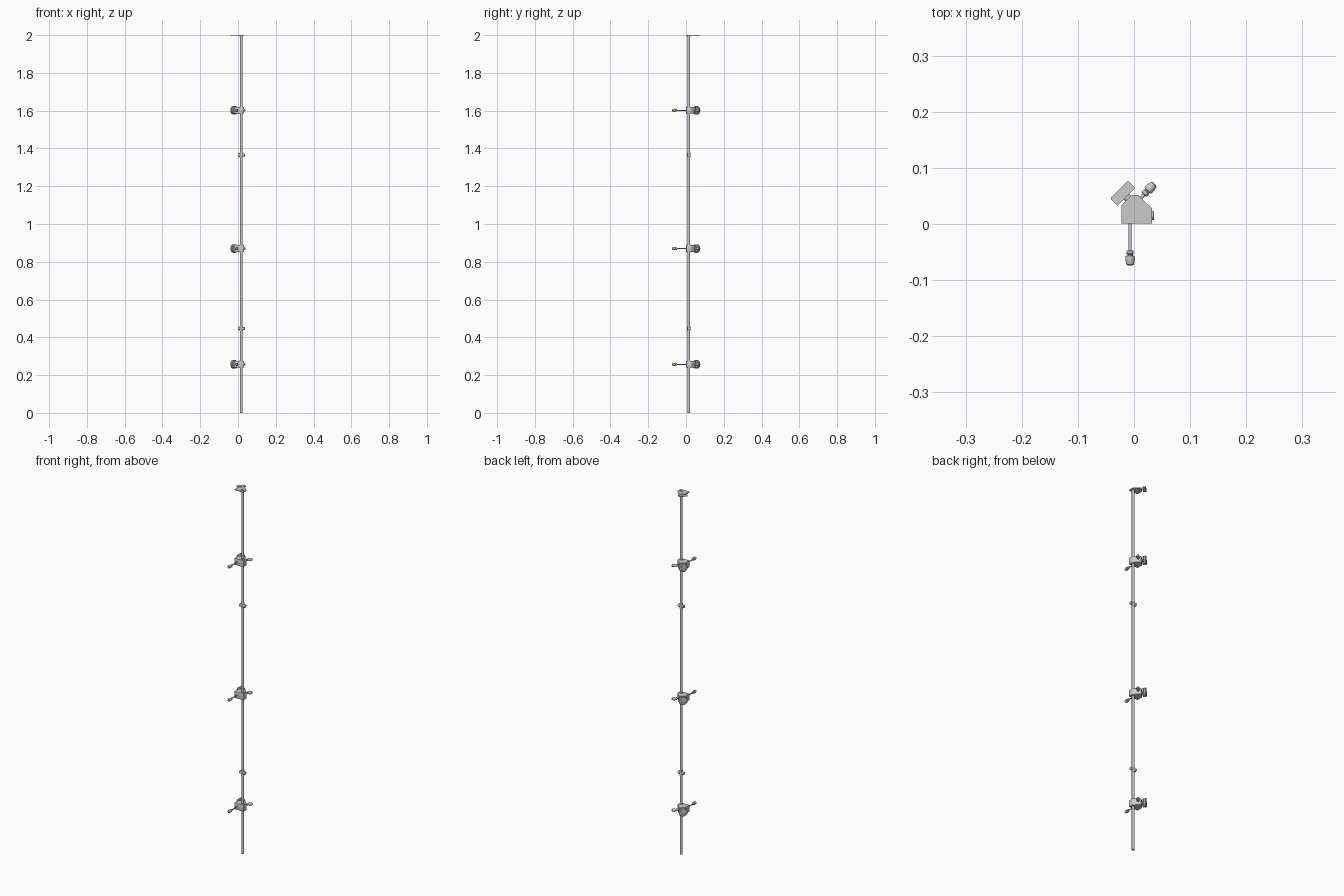
import bpy, bmesh, math
from mathutils import Vector, Matrix

if "Cube" in bpy.data.objects:
    bpy.data.objects.remove(bpy.data.objects["Cube"])

ROD = Vector((0.018, 0.015, 0))


def finish(name, bm, smooth=True):
    bmesh.ops.recalc_face_normals(bm, faces=bm.faces)
    me = bpy.data.meshes.new(name)
    bm.to_mesh(me)
    bm.free()
    ob = bpy.data.objects.new(name, me)
    bpy.context.collection.objects.link(ob)
    if smooth:
        bpy.ops.object.select_all(action='DESELECT')
        ob.select_set(True)
        bpy.context.view_layer.objects.active = ob
        bpy.ops.object.shade_smooth_by_angle(angle=math.radians(35))
    return ob


def lathe(name, profile, origin, axis, segs=24):
    """Revolve (radius, distance) points around an axis from origin."""
    bm = bmesh.new()
    rings = []
    for r, d in profile:
        rings.append([bm.verts.new((r * math.cos(2 * math.pi * i / segs),
                                    r * math.sin(2 * math.pi * i / segs), d)) for i in range(segs)])
    for a, b in zip(rings, rings[1:]):
        for i in range(segs):
            j = (i + 1) % segs
            bm.faces.new((a[i], a[j], b[j], b[i]))
    bm.faces.new(rings[0])
    bm.faces.new(rings[-1])
    rot = Vector((0, 0, 1)).rotation_difference(Vector(axis)).to_matrix().to_4x4()
    bm.transform(Matrix.Translation(Vector(origin)) @ rot)
    return finish(name, bm)


def prism(name, outline, z0, z1, bevel=0.0):
    bm = bmesh.new()
    face = bm.faces.new([bm.verts.new((x, y, z0)) for x, y in outline])
    top = bmesh.ops.extrude_face_region(bm, geom=[face])
    bmesh.ops.translate(bm, vec=(0, 0, z1 - z0),
                        verts=[v for v in top['geom'] if isinstance(v, bmesh.types.BMVert)])
    if bevel:
        bmesh.ops.bevel(bm, geom=bm.edges[:], offset=bevel, segments=2, affect='EDGES', profile=0.5)
    return finish(name, bm)


BODY = [(-0.022, 0.001), (0.032, 0.001), (0.032, 0.028), (0.007, 0.052), (-0.004, 0.052), (-0.022, 0.034)]
KNOB = [(0.007, 0), (0.007, 0.006), (0.020, 0.006), (0.0225, 0.008), (0.0225, 0.012), (0.020, 0.013),
        (0.020, 0.0155), (0.0225, 0.0165), (0.0225, 0.0215), (0.020, 0.024), (0.012, 0.024), (0.011, 0.0225)]
GRIP = [(0.004, 0), (0.0065, 0.001), (0.0065, 0.006), (0.005, 0.007), (0.005, 0.009), (0.008, 0.010),
        (0.0085, 0.014), (0.008, 0.019), (0.0065, 0.025), (0.004, 0.027)]
diag = 1 / math.sqrt(2)

# Long vertical rod and its top ring
lathe("rod", [(0.0068, 0), (0.0068, 1.994)], ROD, (0, 0, 1))
lathe("rod_cap", [(0.009, 1.992), (0.009, 2.0), (0.006, 2.0), (0.006, 1.9985)], ROD, (0, 0, 1))

# Three clamps with a round knob and two levers
for n, z in enumerate((0.257, 0.870, 1.602)):
    tag = f"_{n + 1}"
    prism("clamp_body" + tag, BODY, z - 0.018, z + 0.018, 0.0012)
    lathe("clamp_knob" + tag, KNOB, (-0.0095, 0.0445, z), (-diag, diag, 0), 32)
    lathe("clamp_sleeve" + tag, [(0.009, -0.0205), (0.009, 0.0205)], ROD + Vector((0, 0, z)), (0, 0, 1))
    lathe("front_lever" + tag, [(0.0028, 0), (0.0028, 0.052)], (-0.007, 0.004, z), (0, -1, 0), 12)
    lathe("front_grip" + tag, GRIP, (-0.007, -0.047, z), (0, -1, 0), 16)
    lathe("side_lever" + tag, [(0.0028, 0), (0.0028, 0.022)], (0.010, 0.044, z), (diag, diag, 0), 12)
    lathe("side_grip" + tag, GRIP, (0.0175, 0.0525, z), (diag, diag, 0), 16)

# Small two-eared rod couplings
for n, z in enumerate((0.447, 1.365)):
    tag = f"_{n + 1}"
    c = ROD + Vector((0, 0, z))
    lathe("coupling_sleeve" + tag, [(0.009, -0.014), (0.009, 0.014)], c, (0, 0, 1))
    lathe("coupling_cross" + tag, [(0.006, -0.018), (0.008, -0.017), (0.008, 0.017), (0.006, 0.018)],
          c, (1, 0, 0), 16)

# Flat plate on top, repeating the clamp outline and knob
prism("top_plate", BODY, 1.994, 1.9985)
kc, u, v = Vector((-0.0185, 0.0535)), Vector((diag, diag)), Vector((-diag, diag))
knob_outline = [kc + u * a + v * b for a, b in
                ((-0.0225, -0.007), (0.0225, -0.007), (0.0225, 0.009), (0.02, 0.011), (-0.02, 0.011), (-0.0225, 0.009))]
prism("top_plate_knob", knob_outline, 1.994, 1.998)
